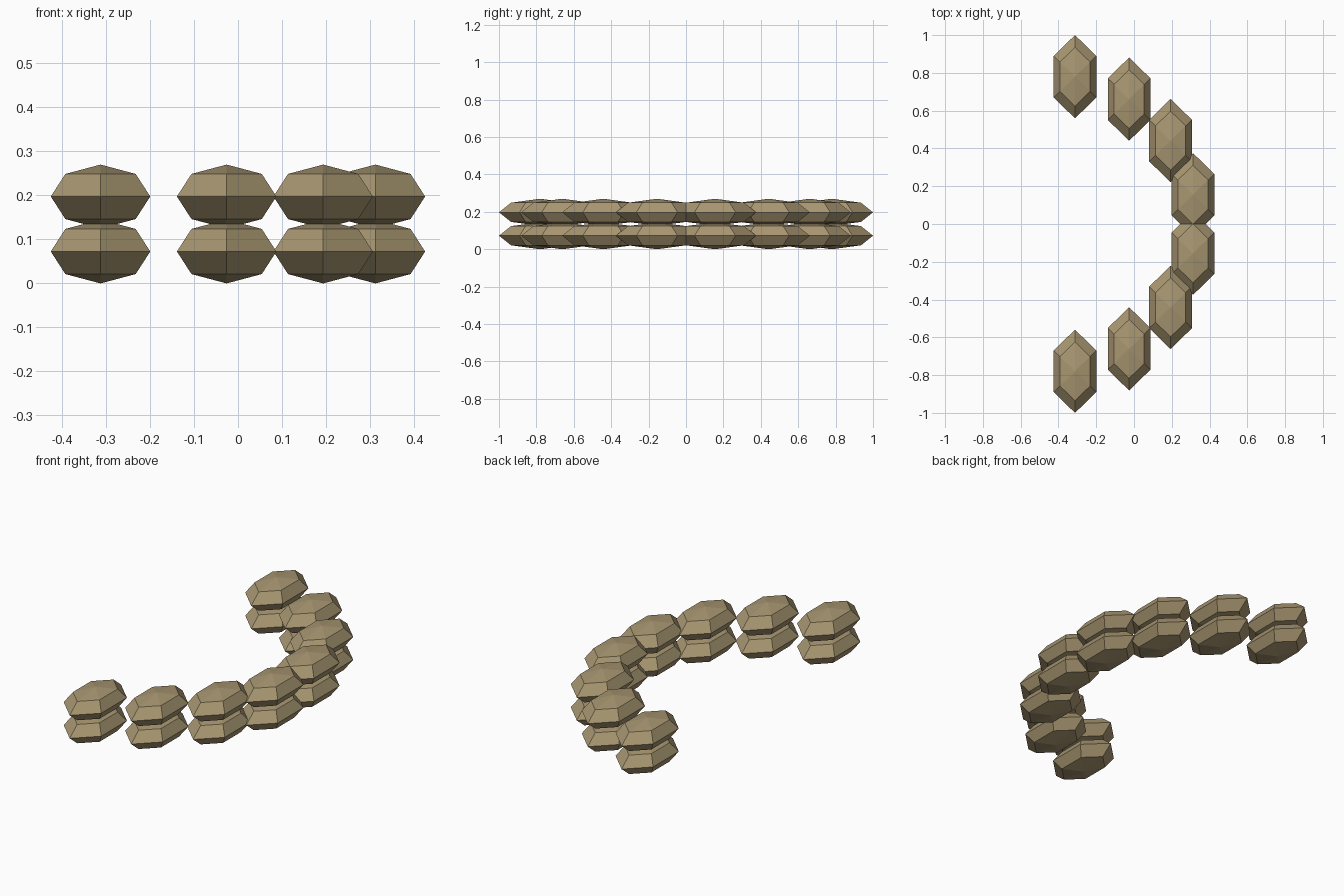
import bpy
import bmesh
from math import sin, cos, radians

cube = bpy.data.objects.get("Cube")
if cube:
    bpy.data.objects.remove(cube, do_unlink=True)

# Burlap colour
burlap = bpy.data.materials.new("tan_burlap")
burlap.use_nodes = True
color = (0.39, 0.305, 0.165, 1.0)
burlap.diffuse_color = color
bsdf = burlap.node_tree.nodes["Principled BSDF"]
bsdf.inputs["Base Color"].default_value = color
bsdf.inputs["Roughness"].default_value = 0.9

BAG_SIZE = (0.1305, 0.2203, 0.0725)   # half sizes of one bag
ARC_RADIUS = 0.795
ARC_CENTER_X = -0.4675
BAGS_PER_ROW = 8
STEP = 180 / BAGS_PER_ROW


# One bag: a faceted, flattened six-sided sphere with its points along y
def bag_mesh():
    bm = bmesh.new()
    bmesh.ops.create_uvsphere(bm, u_segments=6, v_segments=4, radius=1)
    bmesh.ops.scale(bm, vec=BAG_SIZE, verts=bm.verts)
    mesh = bpy.data.meshes.new("sandbag")
    bm.to_mesh(mesh)
    bm.free()
    mesh.materials.append(burlap)
    return mesh


# Two stacked rows of bags along a half circle
mesh = bag_mesh()
for row, z in (("lower", 0.0725), ("upper", 0.1975)):
    for i in range(BAGS_PER_ROW):
        angle = radians(-90 + STEP * (i + 0.5))
        bag = bpy.data.objects.new(f"{row}_sandbag_{i + 1}", mesh)
        bag.location = (ARC_CENTER_X + ARC_RADIUS * cos(angle),
                        ARC_RADIUS * sin(angle), z)
        bpy.context.scene.collection.objects.link(bag)
